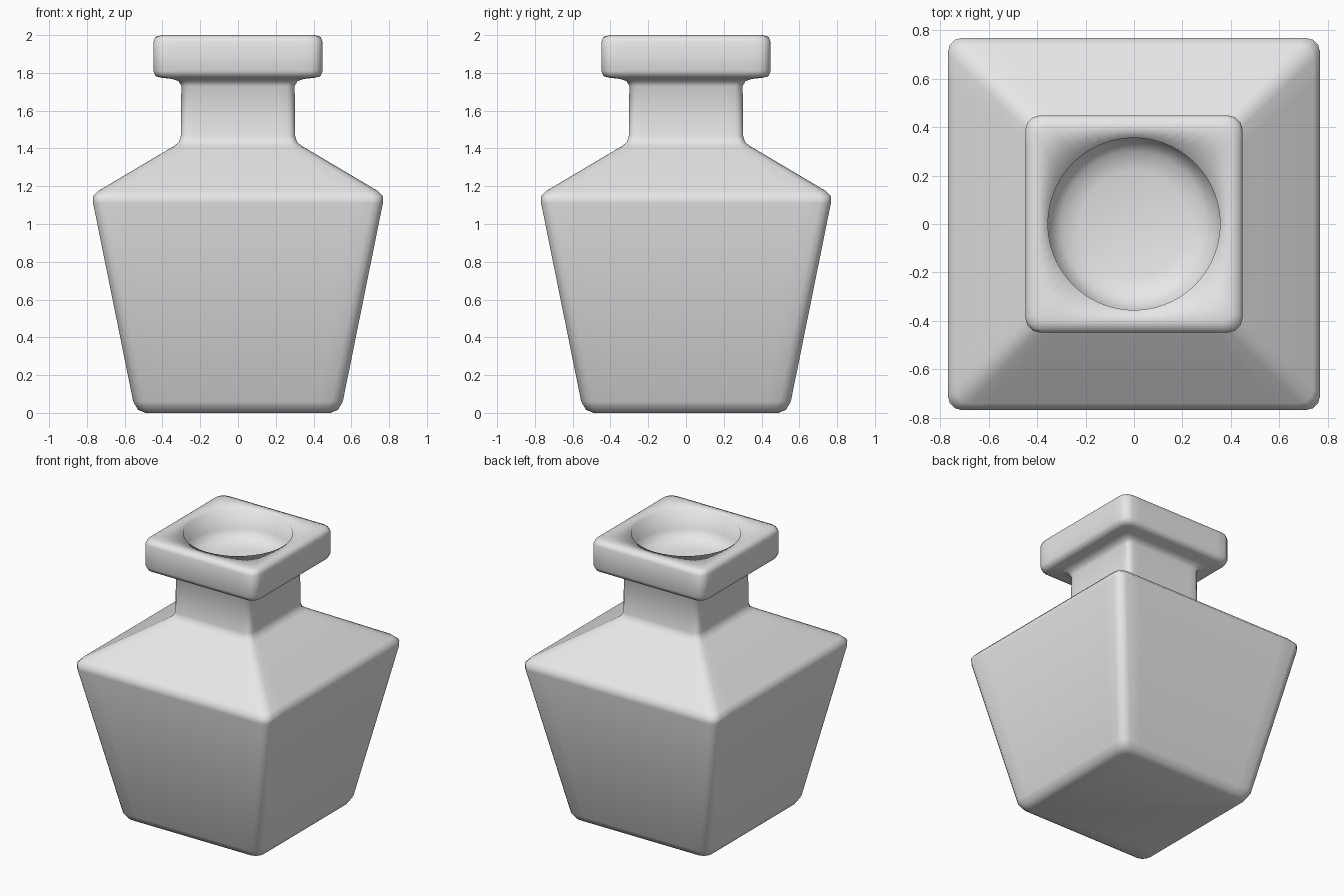
import bpy, bmesh
from math import sin, cos, pi

cube = bpy.data.objects.get("Cube")
if cube:
    bpy.data.objects.remove(cube)

mat = bpy.data.materials.new("pale_grey")
mat.use_nodes = True
grey = (0.8, 0.8, 0.8, 1)
mat.diffuse_color = grey
mat.node_tree.nodes["Principled BSDF"].inputs["Base Color"].default_value = grey

ARC, STRAIGHT = 4, 12        # points in each rounded corner and along each side


def square_ring(half, z, radius):
    """Square outline with rounded corners."""
    inner = half - radius
    quarter = []
    for i in range(ARC):
        a = i / (ARC - 1) * pi / 2
        quarter.append((inner + radius * cos(a), inner + radius * sin(a)))
    for i in range(1, STRAIGHT + 1):
        quarter.append((inner - 2 * inner * i / (STRAIGHT + 1), half))
    points = []
    for turn in range(4):
        c, s = round(cos(turn * pi / 2)), round(sin(turn * pi / 2))
        points += [(c * x - s * y, s * x + c * y, z) for x, y in quarter]
    return points


def round_ring(radius, z):
    """Circle with the same point count, lined up with the square corners."""
    n = 4 * (ARC + STRAIGHT)
    offset = pi / 4 - (ARC - 1) / 2 * 2 * pi / n
    return [(radius * cos(offset + 2 * pi * i / n),
             radius * sin(offset + 2 * pi * i / n), z) for i in range(n)]


# Outer wall from base to rim: half width, height, corner radius
outer = [
    (0.49, 0.0, 0.05), (0.53, 0.017, 0.06), (0.555, 0.06, 0.06),
    (0.767, 1.11, 0.06), (0.768, 1.145, 0.06), (0.74, 1.175, 0.06),
    (0.335, 1.415, 0.04), (0.312, 1.435, 0.04), (0.303, 1.465, 0.04),
    (0.30, 1.73, 0.04), (0.315, 1.757, 0.04), (0.35, 1.768, 0.04),
    (0.41, 1.775, 0.05), (0.437, 1.783, 0.06), (0.448, 1.81, 0.06),
    (0.448, 1.965, 0.06), (0.438, 1.99, 0.06), (0.405, 2.0, 0.04),
]
# Round mouth from rim to floor: radius, height
mouth = [(0.355, 1.995), (0.355, 1.86), (0.30, 1.805), (0.22, 1.78)]

bm = bmesh.new()
rings = [square_ring(*r) for r in outer] + [round_ring(*r) for r in mouth]
loops = [[bm.verts.new(p) for p in ring] for ring in rings]
for low, high in zip(loops, loops[1:]):
    for i in range(len(low)):
        j = (i + 1) % len(low)
        bm.faces.new((low[i], low[j], high[j], high[i]))
bm.faces.new(loops[0][::-1])     # base
bm.faces.new(loops[-1])          # floor of the mouth
for face in bm.faces:
    face.smooth = True

mesh = bpy.data.meshes.new("square_bottle")
bm.to_mesh(mesh)
bm.free()
mesh.materials.append(mat)
bottle = bpy.data.objects.new("square_bottle", mesh)
bpy.context.collection.objects.link(bottle)
